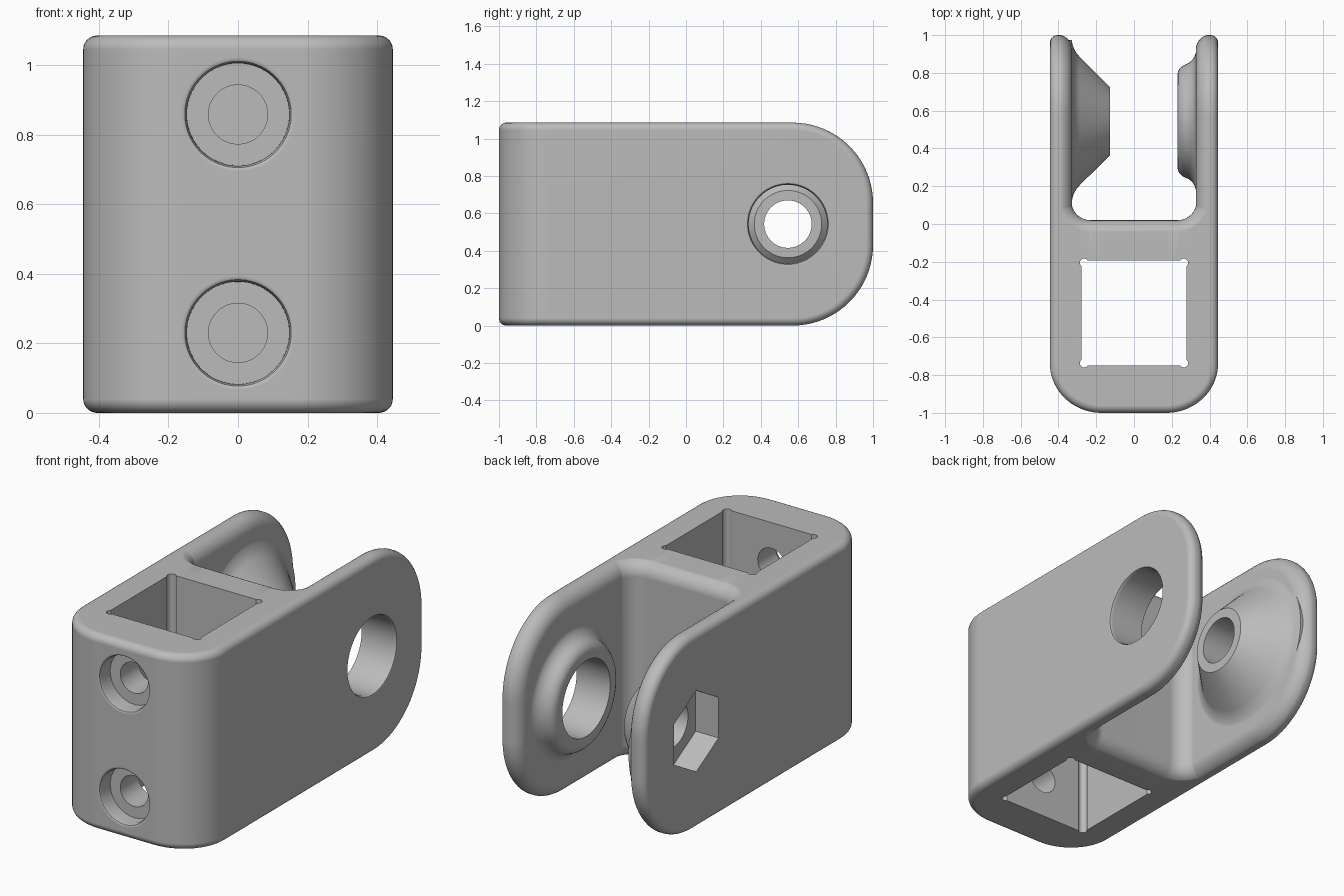
import bpy
import bmesh
from math import sin, cos, acos, sqrt, pi, radians

cube = bpy.data.objects.get("Cube")
if cube:
    bpy.data.objects.remove(cube, do_unlink=True)

HALF_W, HEIGHT = 0.445, 1.085
OUT_R, IN_R, TIP_R = 0.04, 0.08, 0.43     # outer rim, inner rim and arm tip radii
ARM_X, WALL_Y = 0.327, 0.02               # inner face of arms, back face of wall
PIVOT_Y, PIVOT_Z = 0.545, HEIGHT / 2
GROW = 0.003                              # overlap that keeps booleans clean


def loft(name, rings):
    """Closed solid through a list of rings with equal point counts."""
    bm = bmesh.new()
    rows = [[bm.verts.new(p) for p in ring] for ring in rings]
    n = len(rows[0])
    for a, b in zip(rows, rows[1:]):
        for i in range(n):
            j = (i + 1) % n
            bm.faces.new((a[i], a[j], b[j], b[i]))
    bm.faces.new(rows[0][::-1])
    bm.faces.new(rows[-1])
    bmesh.ops.remove_doubles(bm, verts=bm.verts, dist=1e-5)
    bmesh.ops.recalc_face_normals(bm, faces=bm.faces)
    mesh = bpy.data.meshes.new(name)
    bm.to_mesh(mesh)
    bm.free()
    obj = bpy.data.objects.new(name, mesh)
    bpy.context.collection.objects.link(obj)
    return obj


def turned(name, axis, centre, profile, segs=64):
    """Solid turned about an axis; profile holds (radius, position) pairs."""
    rings = []
    for r, t in profile:
        ring = []
        for k in range(segs):
            ang = 2 * pi * (k + 0.5) / segs
            p = [centre[0] + r * cos(ang), centre[1] + r * sin(ang)]
            p.insert("xyz".index(axis), t)
            ring.append(p)
        rings.append(ring)
    return loft(name, rings)


def subtract(target, cutter):
    cutter.hide_render = True
    mod = target.modifiers.new("cut", 'BOOLEAN')
    mod.operation = 'DIFFERENCE'
    mod.solver = 'EXACT'
    mod.object = cutter
    bpy.context.view_layer.objects.active = target
    bpy.ops.object.modifier_apply(modifier=mod.name)
    bpy.data.objects.remove(cutter, do_unlink=True)


def tip_arcs(inset, steps=20):
    """Rounded rear end of the side outline, top to bottom, as (y, z)."""
    r = TIP_R - inset
    arc = [(1 - TIP_R + r * sin(pi / 2 * k / steps),
            HEIGHT - TIP_R + r * cos(pi / 2 * k / steps)) for k in range(steps + 1)]
    return arc + [(y, HEIGHT - z) for y, z in reversed(arc)]


def body_section(x):
    """Side outline of the outer body at one x, with curved front corners."""
    edge = min(HALF_W - abs(x), OUT_R)
    a_max = acos(max(-1, min(1, 1 - edge / OUT_R)))
    front = []
    for k in range(9):
        a = a_max * k / 8
        d = OUT_R * (1 - cos(a))
        t = max(0, min(1, (abs(x) - 0.17) / (0.275 - d)))
        y = -0.74 - (0.26 - d) * sqrt(1 - t * t)
        front.append((y, HEIGHT - OUT_R * (1 - sin(a))))
    lower = [(y, HEIGHT - z) for y, z in reversed(front)]
    outline = front + tip_arcs(OUT_R * (1 - sin(a_max))) + lower
    return [(x, y, z) for y, z in outline]


# Outer body
xs = [0.17 + 0.275 * sin(radians(5 * k)) for k in range(19)]
xs[-1] = HALF_W
bracket = loft("clamp_bracket", [body_section(x) for x in [-v for v in reversed(xs)] + xs])

# Fork slot: a slab minus the arms, the cross wall and the two bosses
slab = [(-0.407, -0.06), (0.407, -0.06), (0.407, 1.3), (-0.407, 1.3)]
slot = loft("fork_slot", [[(x, y, z) for x, y in slab] for z in (-0.2, 1.3)])

# Arms with a rounded inner rim
for side in (-1, 1):
    rings = []
    for k in range(10):
        a = pi / 2 * min(k, 8) / 8
        x = 0.5 if k == 9 else ARM_X + IN_R * (1 - cos(a))
        inset = IN_R * (1 - sin(a)) - GROW
        outline = [(-0.5, HEIGHT - inset)] + tip_arcs(inset) + [(-0.5, inset)]
        rings.append([(side * x, y, z) for y, z in outline])
    subtract(slot, loft("arm_core", rings))


# Cross wall with filleted corners and rounded top and bottom edges
def wall_plan(d):
    cx, cy, r = ARM_X - 0.096, WALL_Y + 0.1, 0.1 + d
    right = [(cx + r * cos(pi / 2 * k / 10), cy - r * sin(pi / 2 * k / 10)) for k in range(11)]
    left = [(-x, y) for x, y in reversed(right)]
    return [(-0.48, -0.3), (0.48, -0.3), (0.48, cy)] + right + left + [(-0.48, cy)]


levels = [(IN_R * (1 - sin(pi / 16 * k)), IN_R * (1 - cos(pi / 16 * k)) - GROW) for k in range(9)]
levels += [(d, HEIGHT - z) for d, z in reversed(levels)]
subtract(slot, loft("wall_core", [[(x, y, z) for x, y in wall_plan(d)] for d, z in levels]))

# Conical boss on the right arm, low rounded boss on the left arm
pivot = (PIVOT_Y, PIVOT_Z)
cone = [(0.18, -0.127), (0.34, -0.287), (0.357, -0.302), (0.378, -0.315),
        (0.40, -0.324), (0.43, -0.33), (0.43, -0.37)]
ring = [(0.245, 0.23), (0.262, 0.233), (0.278, 0.241), (0.291, 0.255), (0.30, 0.272),
        (0.308, 0.29), (0.322, 0.307), (0.34, 0.319), (0.37, 0.33), (0.37, 0.37)]
subtract(slot, turned("cone_core", 'x', pivot, cone))
subtract(slot, turned("ring_core", 'x', pivot, ring))
subtract(bracket, slot)

# Pivot holes and hexagonal nut pocket
subtract(bracket, turned("pivot_hole", 'x', pivot, [(0.127, -0.6), (0.127, 0.05)]))
subtract(bracket, turned("nut_pocket", 'x', pivot, [(0.225, -0.6), (0.225, -0.305)], 6))
subtract(bracket, turned("head_hole", 'x', pivot, [
    (0.23, 0.55), (0.228, 0.446), (0.216, 0.441), (0.21, 0.427), (0.21, 0.1)]))

# Square tube socket with corner reliefs
square = [(-0.278, -0.75), (0.278, -0.75), (0.278, -0.193), (-0.278, -0.193)]
subtract(bracket, loft("tube_socket", [[(x, y, z) for x, y in square] for z in (-0.1, 1.2)]))
for x in (-0.264, 0.264):
    for y in (-0.736, -0.206):
        subtract(bracket, turned("corner_relief", 'z', (x, y), [(0.023, -0.15), (0.023, 1.25)], 16))

# Counterbored screw holes through the front wall
for z in (0.23, 0.858):
    subtract(bracket, turned("screw_hole", 'y', (0, z), [
        (0.17, -1.05), (0.166, -1.001), (0.153, -0.994), (0.148, -0.98),
        (0.147, -0.91), (0.085, -0.91), (0.085, -0.5)]))

# Material
grey = bpy.data.materials.new("plain grey")
grey.use_nodes = True
colour = (0.5, 0.5, 0.5, 1)
grey.diffuse_color = colour
grey.node_tree.nodes["Principled BSDF"].inputs["Base Color"].default_value = colour
bracket.data.materials.clear()
bracket.data.materials.append(grey)
for face in bracket.data.polygons:
    face.material_index = 0

# Smooth shading with sharp edges kept
for obj in bpy.context.selected_objects:
    obj.select_set(False)
bracket.select_set(True)
bpy.context.view_layer.objects.active = bracket
bpy.ops.object.shade_smooth_by_angle(angle=radians(30))
weighted = bracket.modifiers.new("even_shading", 'WEIGHTED_NORMAL')
weighted.keep_sharp = True
